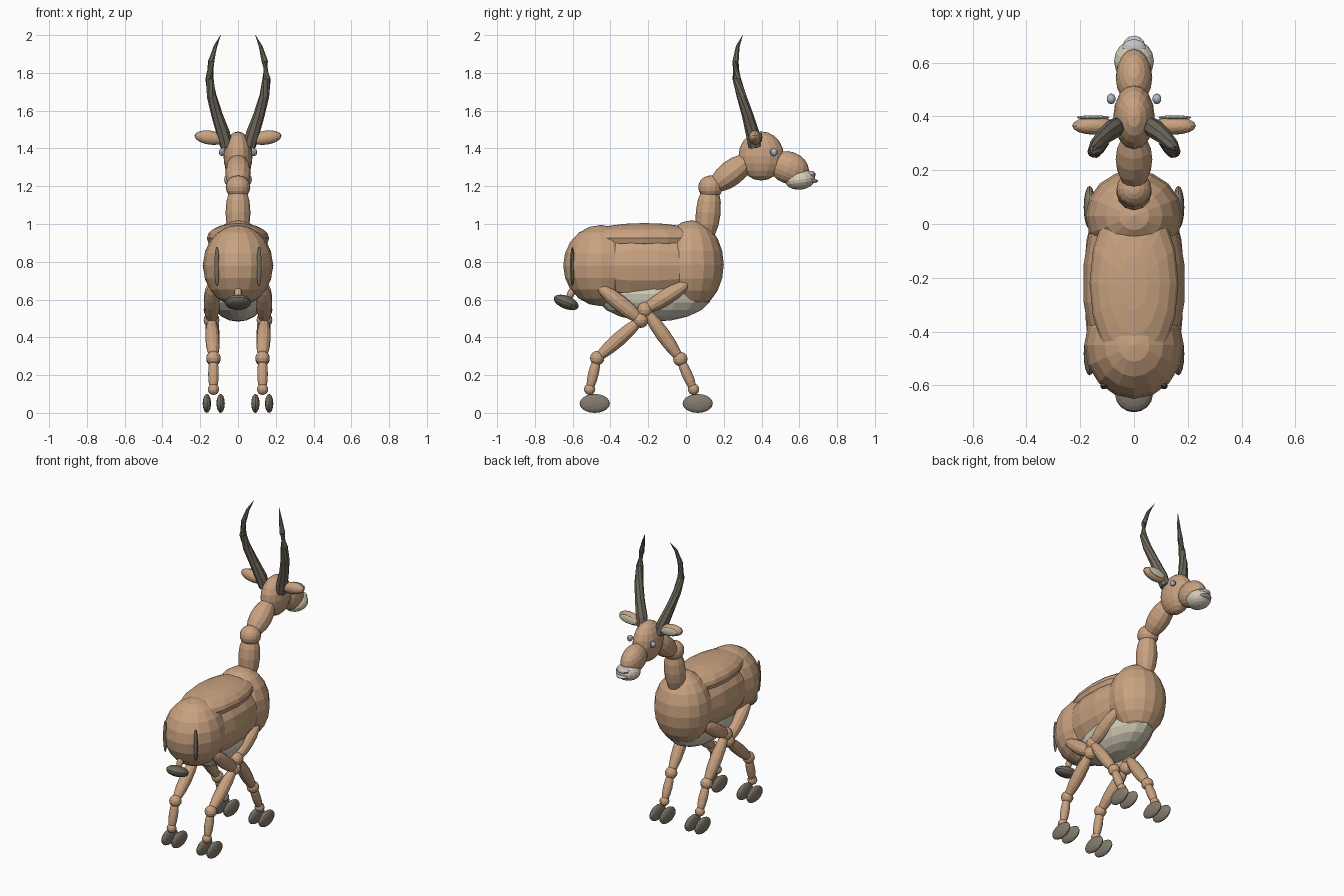
import bpy, bmesh, math
from mathutils import Vector, Matrix

if "Cube" in bpy.data.objects:
    bpy.data.objects.remove(bpy.data.objects["Cube"])


def material(name, rgb):
    m = bpy.data.materials.new(name)
    m.diffuse_color = (*rgb, 1)
    m.use_nodes = True
    m.node_tree.nodes["Principled BSDF"].inputs["Base Color"].default_value = m.diffuse_color
    return m


TAN = material("tan coat", (0.58, 0.36, 0.215))
CREAM = material("cream", (0.66, 0.61, 0.48))
DARK = material("dark horn", (0.17, 0.15, 0.115))
HOOF = material("hoof grey", (0.23, 0.20, 0.155))
EYE = material("eye grey", (0.45, 0.50, 0.58))
NOSE = material("nose grey", (0.55, 0.55, 0.56))


def finish(bm, name, mat):
    me = bpy.data.meshes.new(name)
    bmesh.ops.recalc_face_normals(bm, faces=bm.faces)
    bm.to_mesh(me)
    bm.free()
    me.materials.append(mat)
    ob = bpy.data.objects.new(name, me)
    bpy.context.collection.objects.link(ob)
    return ob


def blob(name, mat, centre, radii, rot=Matrix(), segs=16, rings=10):
    """Flat-shaded ellipsoid."""
    bm = bmesh.new()
    bmesh.ops.create_uvsphere(bm, u_segments=segs, v_segments=rings, radius=1)
    bm.transform(Matrix.Translation(centre) @ rot.to_4x4() @ Matrix.Diagonal((*radii, 1)))
    return finish(bm, name, mat)


def limb(name, mat, a, b, r, extra=0.02):
    """Ellipsoid stretched from a to b, poles at its ends."""
    a, b = Vector(a), Vector(b)
    rot = (b - a).to_track_quat('Z', 'Y').to_matrix()
    return blob(name, mat, (a + b) / 2, (r, r, (b - a).length / 2 + extra), rot, 12, 8)


def tilt(deg, axis='X'):
    return Matrix.Rotation(math.radians(deg), 4, axis)


def horn(name, side):
    """Curved tapering tube with pointed tip."""
    path = [(.060, .365, 1.41), (.078, .352, 1.48), (.112, .325, 1.58), (.140, .293, 1.68),
            (.151, .268, 1.77), (.142, .262, 1.86), (.120, .274, 1.94), (.092, .300, 2.0)]
    sizes = [.034, .036, .030, .026, .022, .017, .010, .001]
    pts = [Vector((side * x, y, z)) for x, y, z in path]
    bm = bmesh.new()
    loops = []
    for i, p in enumerate(pts):
        d = pts[min(i + 1, len(pts) - 1)] - pts[max(i - 1, 0)]
        rot = d.to_track_quat('Z', 'Y').to_matrix()
        loops.append([bm.verts.new(p + rot @ Vector((math.cos(t), math.sin(t), 0)) * sizes[i])
                      for t in (k * math.tau / 8 for k in range(8))])
    for lo, hi in zip(loops, loops[1:]):
        for k in range(8):
            bm.faces.new((lo[k], lo[(k + 1) % 8], hi[(k + 1) % 8], hi[k]))
    bm.faces.new(loops[0])
    bm.faces.new(loops[-1])
    finish(bm, name, DARK)


# Trunk
blob("rump", TAN, (0, -.45, .78), (.185, .20, .215))
blob("chest", TAN, (0, .03, .785), (.18, .17, .235))
blob("barrel", TAN, (0, -.22, .78), (.19, .21, .41), tilt(90), 16, 9)
blob("back_saddle", TAN, (0, -.22, .925), (.165, .33, .08))
blob("belly", CREAM, (0, -.17, .63), (.15, .31, .147))

# Neck and head
limb("lower_neck", TAN, (0, .105, .93), (0, .13, 1.19), .066, .03)
blob("neck_joint", TAN, (0, .13, 1.195), (.065, .065, .062))
limb("upper_neck", TAN, (0, .15, 1.2), (0, .33, 1.34), .068, .02)
blob("head", TAN, (0, .398, 1.36), (.077, .12, .13))
blob("snout", TAN, (0, .545, 1.298), (.068, .108, .085), tilt(-20))
blob("muzzle", CREAM, (0, .605, 1.235), (.074, .08, .053), tilt(8))
blob("nose", NOSE, (0, .655, 1.262), (.045, .032, .02), segs=12, rings=8)
blob("lip", NOSE, (0, .66, 1.228), (.042, .04, .013), segs=12, rings=8)

# Tail
limb("tail_stem", TAN, (0, -.595, .66), (0, -.62, .61), .02, .01)
blob("tail_tuft", DARK, (0, -.634, .585), (.07, .07, .034), tilt(-22))

for s, tag in ((1, "right"), (-1, "left")):
    blob("eye_" + tag, EYE, (s * .085, .465, 1.38), (.017, .02, .02), segs=10, rings=8)
    blob("ear_" + tag, TAN, (s * .148, .365, 1.457), (.083, .033, .037), tilt(-s * 8, 'Y'))
    blob("inner_ear_" + tag, CREAM, (s * .152, .396, 1.46), (.062, .008, .026), tilt(-s * 8, 'Y'))
    horn("horn_" + tag, s)
    blob("rump_stripe_" + tag, DARK, (s * .112, -.602, .775), (.014, .012, .105), segs=10)

    # Crossed legs: hip, joint, knee, ankle and hoof as (y, z)
    legs = {"front": ((.0, .68), (-.216, .546), (-.03, .285), (.04, .125), .062),
            "rear": ((-.45, .66), (-.24, .492), (-.47, .29), (-.51, .125), -.483)}
    for part, (hip, joint, knee, ankle, hoof_y) in legs.items():
        n = part + "_%s_" + tag
        hip, joint, knee, ankle = (Vector((s * x, *p)) for x, p in
                                   zip((.135, .14, .13, .13), (hip, joint, knee, ankle)))
        limb(n % "upper_leg", TAN, hip, joint, .043, .025)
        blob(n % "leg_joint", TAN, joint, (.042,) * 3, segs=12, rings=8)
        limb(n % "lower_leg", TAN, joint, knee, .038)
        blob(n % "knee", TAN, knee, (.038,) * 3, segs=12, rings=8)
        limb(n % "shin", TAN, knee, ankle, .028)
        blob(n % "ankle", TAN, ankle, (.03,) * 3, segs=12, rings=8)
        for k, x in (("inner", .092), ("outer", .165)):
            blob(n % ("hoof_" + k), HOOF, (s * x, hoof_y, .05), (.022, .08, .05))
